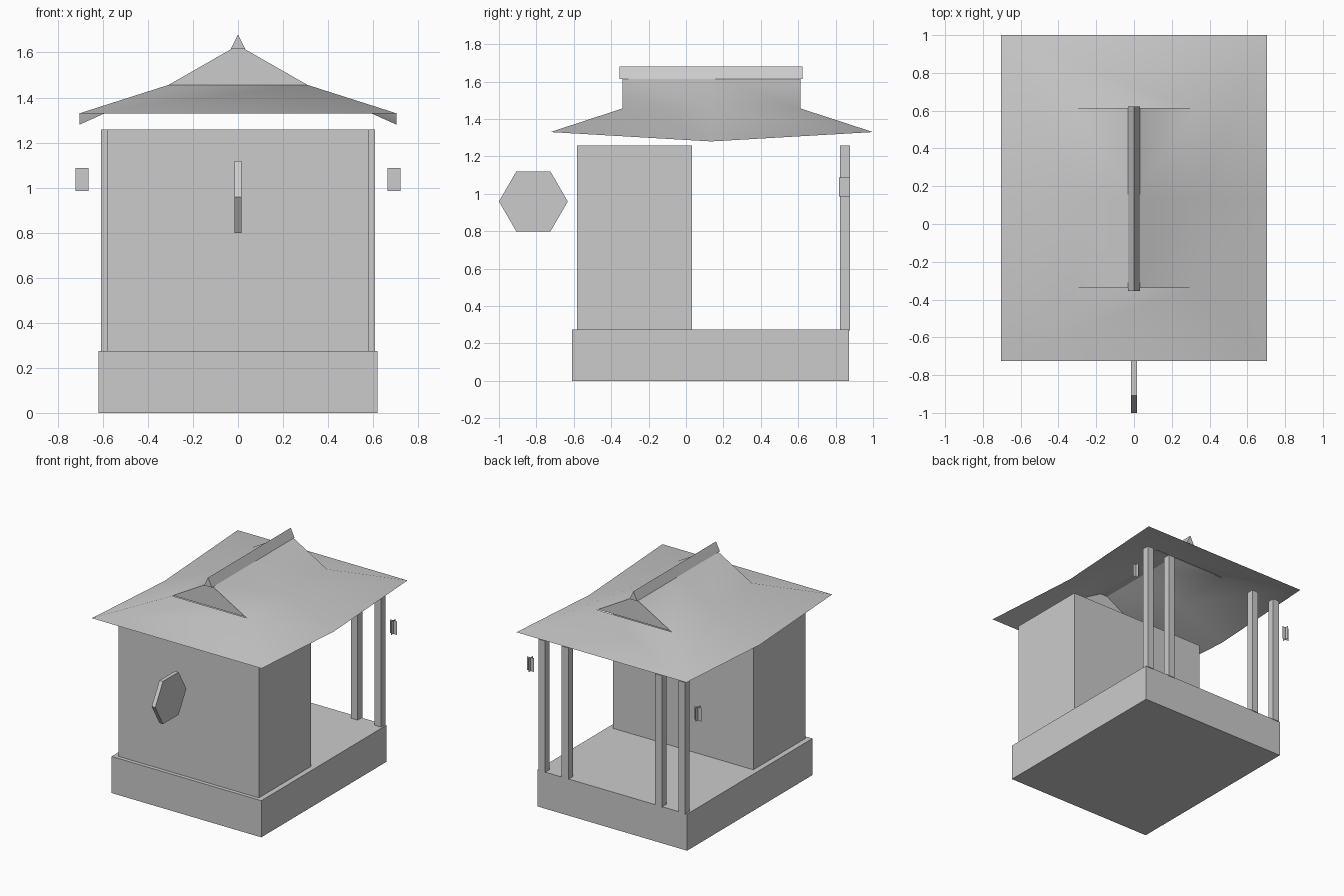
import bpy, bmesh, math

if "Cube" in bpy.data.objects:
    bpy.data.objects.remove(bpy.data.objects["Cube"])


def mesh_object(name, verts, faces, up=False):
    mesh = bpy.data.meshes.new(name)
    mesh.from_pydata(verts, [], faces)
    bm = bmesh.new()
    bm.from_mesh(mesh)
    bmesh.ops.remove_doubles(bm, verts=bm.verts, dist=1e-5)
    bmesh.ops.recalc_face_normals(bm, faces=bm.faces)
    if up and sum(f.normal.z for f in bm.faces) < 0:
        bmesh.ops.reverse_faces(bm, faces=bm.faces)
    bm.to_mesh(mesh)
    bm.free()
    obj = bpy.data.objects.new(name, mesh)
    bpy.context.collection.objects.link(obj)
    return obj


def prism(name, outline, place, a, b):
    """Closed prism: outline points swept from depth a to depth b."""
    n = len(outline)
    verts = [place(p, q, d) for d in (a, b) for p, q in outline]
    faces = [tuple(range(n)), tuple(range(n, 2 * n))]
    faces += [(i, (i + 1) % n, n + (i + 1) % n, n + i) for i in range(n)]
    return mesh_object(name, verts, faces)


def box(name, x0, x1, y0, y1, z0, z1):
    return prism(name, [(x0, y0), (x1, y0), (x1, y1), (x0, y1)],
                 lambda p, q, d: (p, q, d), z0, z1)


# Plinth and closed room
box("plinth", -0.62, 0.62, -0.61, 0.872, 0, 0.274)
box("room", -0.58, 0.58, -0.582, 0.032, 0.27, 1.257)

# Porch posts and crossed-plane lanterns
for side, s in (("right", 1), ("left", -1)):
    for label, x in (("outer", 0.581), ("inner", 0.387)):
        box(f"{label}_post_{side}", s * x - 0.027, s * x + 0.027,
            0.824, 0.878, 0.27, 1.257)
    cx, cy, w, z0, z1 = s * 0.692, 0.848, 0.029, 0.985, 1.087
    mesh_object(f"lantern_{side}",
                [(cx - w, cy, z0), (cx + w, cy, z0), (cx + w, cy, z1), (cx - w, cy, z1),
                 (cx, cy - w, z0), (cx, cy + w, z0), (cx, cy + w, z1), (cx, cy - w, z1)],
                [(0, 1, 2, 3), (4, 5, 6, 7)])

# Hexagonal plaque at the front
hexagon = [(-0.816 + 0.184 * math.cos(math.radians(60 * i)),
            0.959 + 0.184 * math.sin(math.radians(60 * i))) for i in range(6)]
prism("hexagon_plaque", hexagon, lambda p, q, d: (d, p, q), -0.015, 0.015)

# Hipped and gabled roof skin: ridge, break and sagging eave on each side
F, M, B = -0.34, 0.135, 0.613
verts, faces = [], []
for s in (1, -1):
    o = len(verts)
    verts += [(0, y, 1.632) for y in (F, M, B)]
    verts += [(s * 0.308, y, 1.456) for y in (F, M, B)]
    verts += [(s * 0.703, -0.725, 1.33), (s * 0.703, M, 1.28), (s * 0.703, 1.0, 1.33)]
    for r in (0, 3):
        for i in (0, 1):
            faces.append((o + r + i, o + r + i + 1, o + r + i + 4, o + r + i + 3))
faces += [(3, 6, 15, 12), (5, 8, 17, 14)]
roof = mesh_object("roof", verts, faces, up=True)
bpy.context.view_layer.objects.active = roof
roof.select_set(True)
bpy.ops.object.shade_smooth_by_angle(angle=math.radians(40))

# Gable triangles, set slightly inside the roof edge
for name, y in (("front_gable", F + 0.008), ("back_gable", B - 0.008)):
    face = (0, 1, 2) if y < 0 else (2, 1, 0)
    gable = bpy.data.meshes.new(name)
    gable.from_pydata([(-0.308, y, 1.456), (0.308, y, 1.456), (0, y, 1.632)], [], [face])
    bpy.context.collection.objects.link(bpy.data.objects.new(name, gable))

# Ridge cap
prism("ridge_cap", [(-0.032, 1.615), (0.032, 1.615), (0, 1.68)],
      lambda p, q, d: (p, d, q), -0.355, 0.623)
